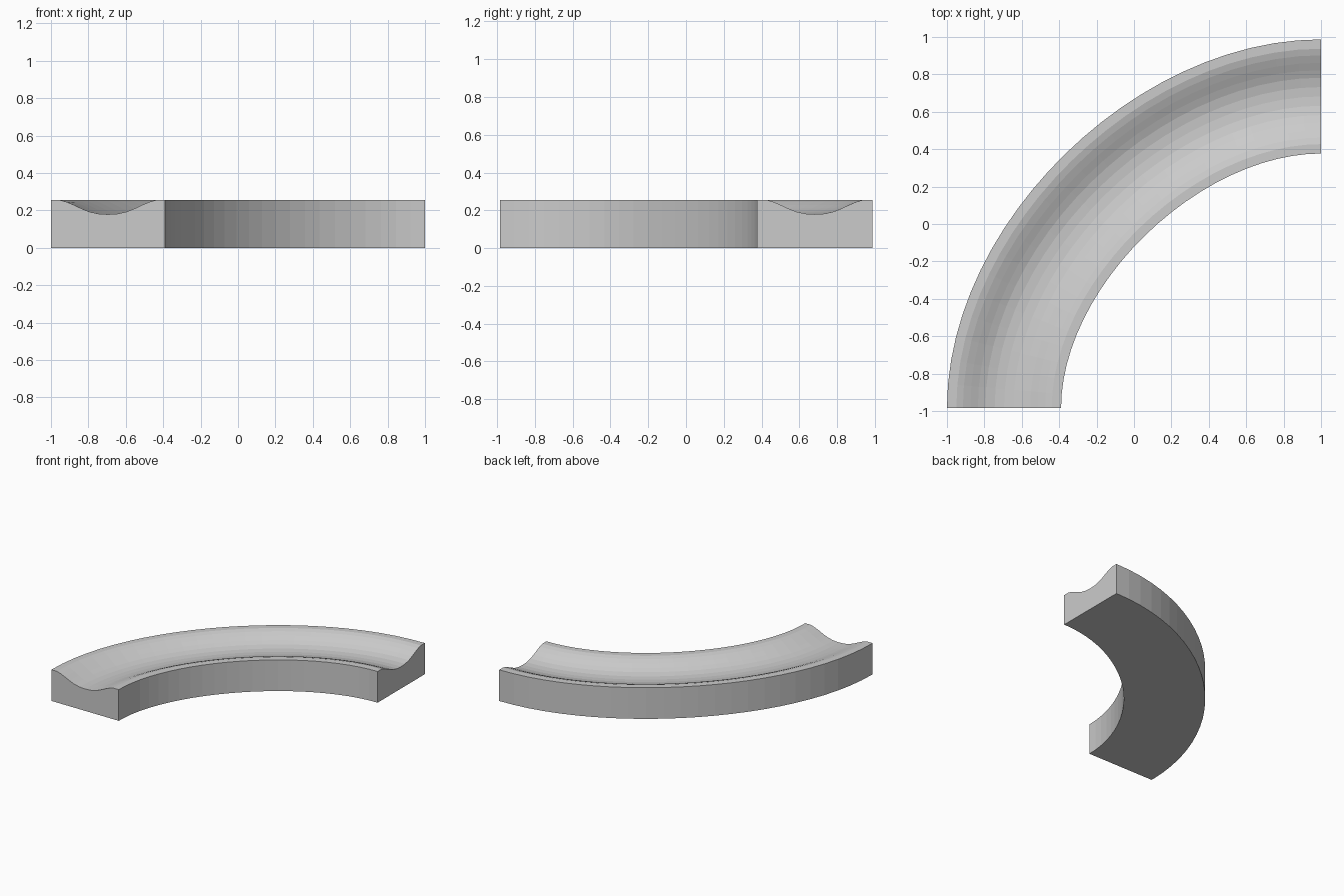
import bpy, bmesh
from mathutils import Vector
from mathutils.geometry import interpolate_bezier

if "Cube" in bpy.data.objects:
    bpy.data.objects.remove(bpy.data.objects["Cube"])

# Centre line of the quarter bend
REACH = 0.82
path = interpolate_bezier(Vector((-0.695, -0.985)), Vector((-0.695, -0.985 + REACH)),
                          Vector((1 - REACH, 0.682)), Vector((1.0, 0.682)), 25)

# Cross-section: offset to the outer side, height
half = [(0.305, 0.255), (0.255, 0.255), (0.22, 0.245), (0.18, 0.228), (0.14, 0.209),
        (0.10, 0.193), (0.05, 0.182), (0.0, 0.179)]
top = half + [(-o, z) for o, z in reversed(half[:-1])]
profile = [(0.305, 0.0)] + top + [(-0.305, 0.0)]

# Sweep the section along the centre line
bm = bmesh.new()
rings = []
last = len(path) - 1
for i, p in enumerate(path):
    if i == 0:
        t = Vector((0, 1))
    elif i == last:
        t = Vector((1, 0))
    else:
        t = (path[i + 1] - path[i - 1]).normalized()
    n = Vector((-t.y, t.x))
    rings.append([bm.verts.new((p.x + n.x * o, p.y + n.y * o, z)) for o, z in profile])
count = len(profile)
for a, b in zip(rings, rings[1:]):
    for j in range(count):
        k = (j + 1) % count
        bm.faces.new((a[j], a[k], b[k], b[j]))

# End caps
bm.faces.new(rings[0])
bm.faces.new(rings[-1])
bmesh.ops.recalc_face_normals(bm, faces=bm.faces)

mesh = bpy.data.meshes.new("curved_channel")
bm.to_mesh(mesh)
bm.free()
bpy.context.collection.objects.link(bpy.data.objects.new("curved_channel", mesh))
